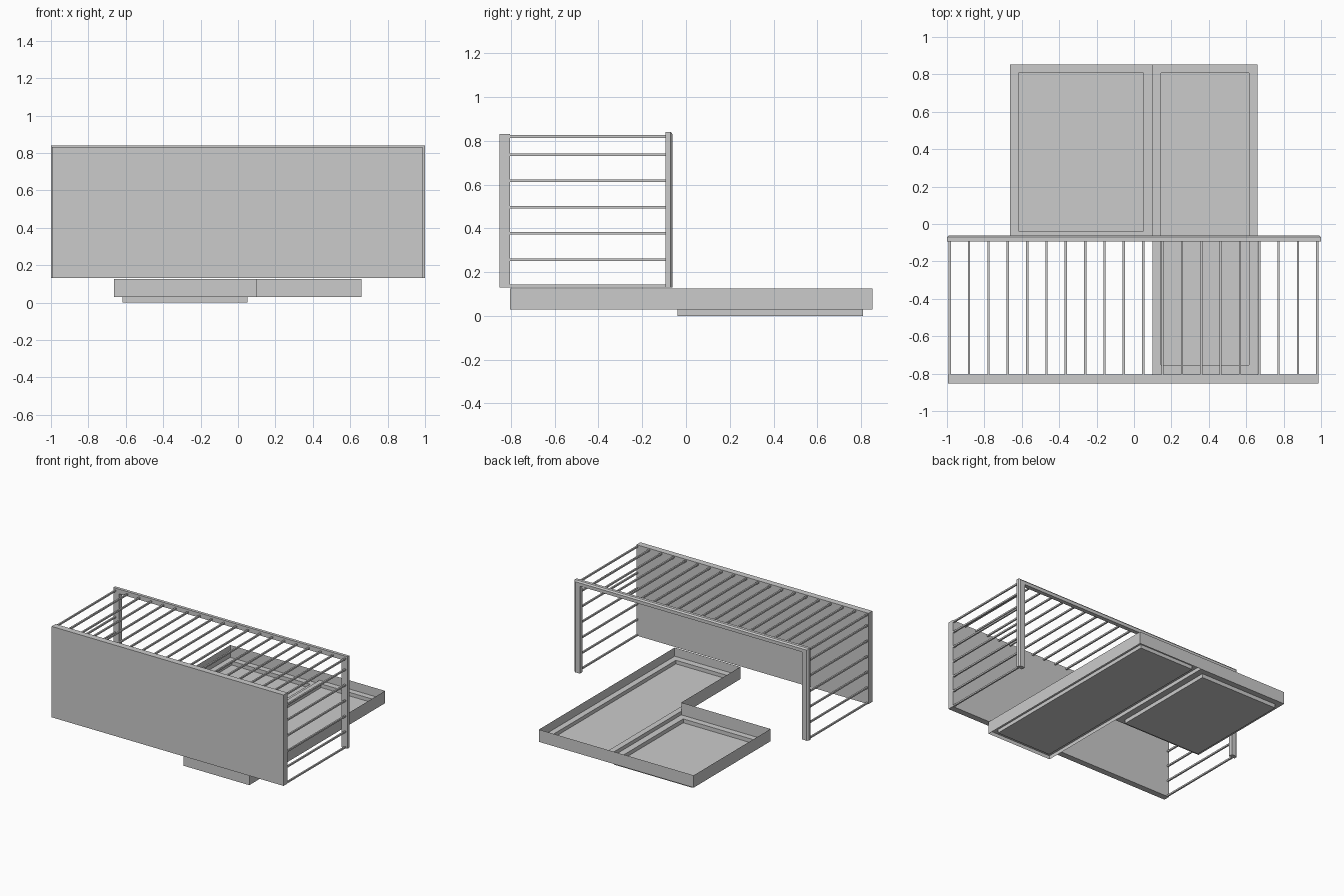
import bpy, bmesh

if "Cube" in bpy.data.objects:
    bpy.data.objects.remove(bpy.data.objects["Cube"])


def finish(name, bm):
    bmesh.ops.remove_doubles(bm, verts=bm.verts, dist=1e-5)
    bmesh.ops.recalc_face_normals(bm, faces=bm.faces)
    me = bpy.data.meshes.new(name)
    bm.to_mesh(me)
    bm.free()
    ob = bpy.data.objects.new(name, me)
    bpy.context.collection.objects.link(ob)
    return ob


def box(name, lo, hi):
    bm = bmesh.new()
    bmesh.ops.create_cube(bm, size=1)
    for v in bm.verts:
        for i in range(3):
            v.co[i] = lo[i] if v.co[i] < 0 else hi[i]
    return finish(name, bm)


# Solid front panel
box("front_panel", (-0.995, -0.853, 0.13), (0.987, -0.805, 0.832))

# Rear portal frame: two posts and a beam, with chamfered outer back edge
bm = bmesh.new()
rings = []
for y, t in ((-0.093, 0), (-0.07, 0), (-0.061, 0.011)):
    outer = [(-1 + t, 0.13), (-1 + t, 0.841 - t), (1 - t, 0.841 - t), (1 - t, 0.13)]
    inner = [(0.95, 0.13), (0.95, 0.805), (-0.95, 0.805), (-0.95, 0.13)]
    rings.append([bm.verts.new((x, y, z)) for x, z in outer + inner])
for a, b in zip(rings, rings[1:]):
    for i in range(8):
        j = (i + 1) % 8
        bm.faces.new((a[i], a[j], b[j], b[i]))
for r in (rings[0], rings[-1]):
    for q in ((0, 1, 6, 7), (1, 2, 5, 6), (2, 3, 4, 5)):
        bm.faces.new([r[i] for i in q])
finish("rear_frame", bm)

# Roof slats
h = 0.006
for i in range(20):
    x = -0.985 + i * 1.965 / 19
    box(f"roof_slat_{i + 1}", (x - h, -0.81, 0.814), (x + h, -0.09, 0.826))

# Side rails at both ends
for side, x in (("left", -0.985), ("right", 0.98)):
    for i in range(6):
        z = 0.137 + i * 0.12
        box(f"{side}_rail_{i + 1}", (x - h, -0.81, z - h), (x + h, -0.09, z + h))


# Thin open tray walls following the L outline
bm = bmesh.new()
outline = [(0.1, -0.805), (0.66, -0.805), (0.66, 0.853), (0.1, 0.853),
           (-0.663, 0.853), (-0.663, -0.085), (0.1, -0.085)]
low = [bm.verts.new((x, y, 0.03)) for x, y in outline]
top = [bm.verts.new((x, y, 0.125)) for x, y in outline]
for i in range(7):
    j = (i + 1) % 7
    bm.faces.new((low[i], low[j], top[j], top[i]))
finish("tray_walls", bm)


# Tray bases: flat rim stepping down to a sunken floor
def tray_base(name, outer, inner, rim, floor):
    bm = bmesh.new()

    def ring(r, z):
        x0, y0, x1, y1 = r
        return [bm.verts.new(p + (z,)) for p in ((x0, y0), (x1, y0), (x1, y1), (x0, y1))]
    a, b, c = ring(outer, rim), ring(inner, rim), ring(inner, floor)
    for p, q in ((a, b), (b, c)):
        for i in range(4):
            j = (i + 1) % 4
            bm.faces.new((p[i], p[j], q[j], q[i]))
    bm.faces.new(c)
    finish(name, bm)


tray_base("long_tray_base", (0.1, -0.805, 0.66, 0.853), (0.145, -0.755, 0.615, 0.808), 0.058, 0.03)
tray_base("short_tray_base", (-0.663, -0.085, 0.1, 0.853), (-0.618, -0.038, 0.05, 0.808), 0.03, 0.0)

# Small step between the two tray rims
bm = bmesh.new()
bm.faces.new([bm.verts.new((0.1, y, z)) for y, z in
              ((-0.085, 0.03), (0.853, 0.03), (0.853, 0.058), (-0.085, 0.058))])
finish("tray_step", bm)
